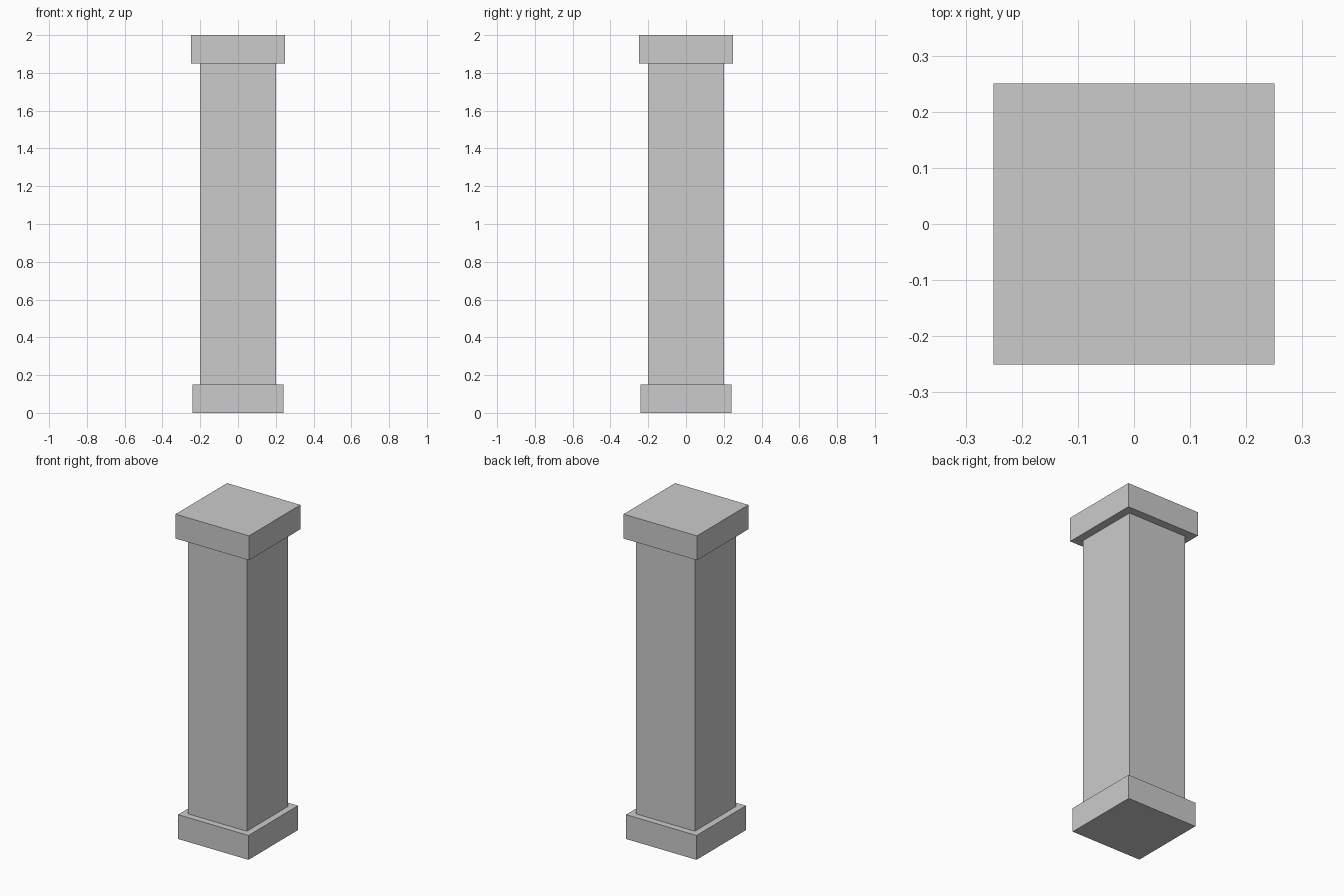
import bpy

if "Cube" in bpy.data.objects:
    bpy.data.objects.remove(bpy.data.objects["Cube"])


def block(name, width, z0, z1):
    """Square block centred on the z axis, spanning z0 to z1."""
    bpy.ops.mesh.primitive_cube_add(size=1, location=(0, 0, (z0 + z1) / 2))
    obj = bpy.context.object
    obj.name = name
    obj.scale = (width, width, z1 - z0)
    bpy.ops.object.transform_apply(location=False, rotation=False, scale=True)
    return obj


# Square pillar: slightly narrower plinth, shaft, wider cap
block("base_plinth", 0.48, 0.0, 0.15)
block("shaft", 0.40, 0.15, 1.85)
block("top_cap", 0.50, 1.85, 2.0)
